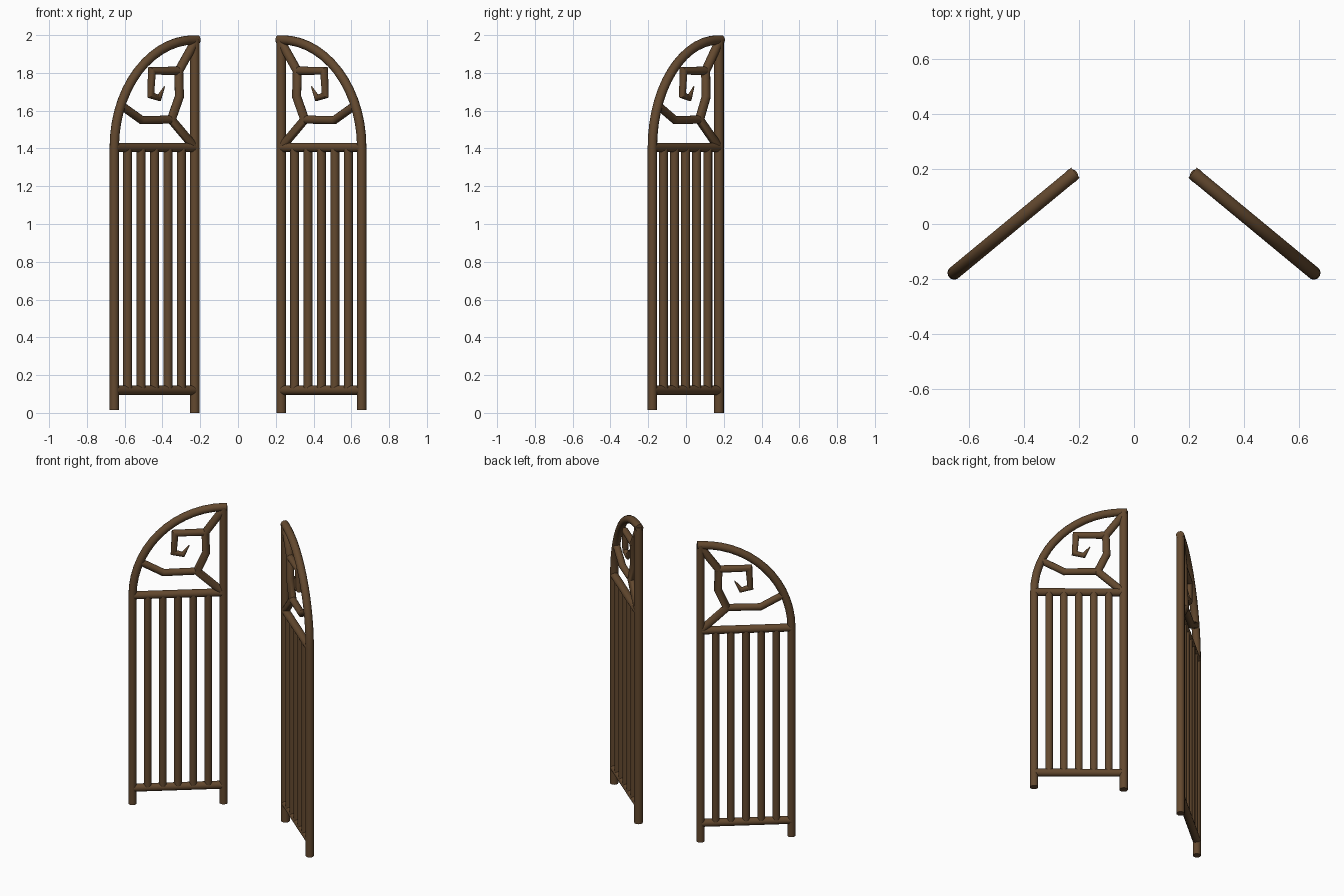
import bpy, math
from mathutils import Vector

if "Cube" in bpy.data.objects:
    bpy.data.objects.remove(bpy.data.objects["Cube"])

wood = bpy.data.materials.new("brown_wood")
wood.diffuse_color = (0.125, 0.066, 0.028, 1)
wood.use_nodes = True
wood.node_tree.nodes["Principled BSDF"].inputs["Base Color"].default_value = wood.diffuse_color

# Panel plan line: outer post -> inner post (left leaf, the right one is mirrored)
OUTER, INNER = Vector((-0.655, -0.178, 0)), Vector((-0.229, 0.174, 0))
SPAN = (INNER - OUTER).length
ALONG = (INNER - OUTER).normalized()
NORMAL = Vector((-ALONG.y, ALONG.x, 0))
UP = Vector((0, 0, 1))


def u_of(x):
    """Distance along the panel for a front-view x."""
    return (x - OUTER.x) / ALONG.x


def tube(name, path, radii, side, sides=12):
    """Mitred round tube along a flat path of (u, z) points in the panel plane."""
    pts = [Vector(p) for p in path]
    n = len(pts)
    if not isinstance(radii, (list, tuple)):
        radii = [radii] * n
    verts, faces = [], []
    for i, p in enumerate(pts):
        d0 = (pts[i] - pts[i - 1]).normalized() if i else (pts[1] - pts[0]).normalized()
        d1 = (pts[i + 1] - pts[i]).normalized() if i < n - 1 else d0
        t = (d0 + d1).normalized()
        across = Vector((-t.y, t.x)) / max(t.dot(d0), 0.5)
        for k in range(sides):
            a = 2 * math.pi * (k + 0.5) / sides
            q = p + across * radii[i] * math.cos(a)
            v = OUTER + ALONG * q.x + UP * q.y + NORMAL * radii[i] * math.sin(a)
            verts.append((v.x * side, v.y, v.z))
    for i in range(n - 1):
        for k in range(sides):
            a, b = i * sides + k, i * sides + (k + 1) % sides
            faces.append((a, b, b + sides, a + sides))
    faces.append(tuple(reversed(range(sides))))
    faces.append(tuple(range((n - 1) * sides, n * sides)))
    if side > 0:    # keep normals outward on the unmirrored leaf
        faces = [tuple(reversed(f)) for f in faces]
    me = bpy.data.meshes.new(name)
    me.from_pydata(verts, [], faces)
    me.materials.append(wood)
    ob = bpy.data.objects.new(name, me)
    bpy.context.collection.objects.link(ob)
    bpy.ops.object.select_all(action='DESELECT')
    ob.select_set(True)
    bpy.context.view_layer.objects.active = ob
    bpy.ops.object.shade_smooth_by_angle(angle=math.radians(35))


def branch(name, pts, radii, side):
    tube(name, [(u_of(x), z) for x, z in pts], radii, side)


RAIL_LOW, RAIL_TOP, TOP = 0.12, 1.405, 1.975
for label, s in (("left", 1), ("right", -1)):
    # Outer post sweeping into the quarter arch
    arc = [(SPAN - SPAN * math.cos(a), RAIL_TOP + (TOP - RAIL_TOP) * math.sin(a))
           for a in (math.pi / 2 * i / 14 for i in range(15))]
    tube(label + "_outer_post_and_arch",
         [(0, 0.015)] + arc + [(SPAN + 0.02, TOP)], 0.025, s)
    tube(label + "_inner_post", [(SPAN, 0), (SPAN, 1.98)], 0.026, s)
    # Rails
    for part, z in (("lower_rail", RAIL_LOW), ("upper_rail", RAIL_TOP)):
        tube(label + "_" + part, [(0.0, z), (SPAN, z)], 0.025, s)
    # Upright bars
    for i in range(1, 6):
        u = SPAN * i / 6
        tube(f"{label}_bar_{i}", [(u, RAIL_LOW), (u, RAIL_TOP)], 0.024, s)
    # Branch ornament in the arch
    branch(label + "_lower_branch",
           [(-0.229, 1.405), (-0.353, 1.553), (-0.31, 1.675), (-0.314, 1.81), (-0.225, 1.97)], 0.024, s)
    branch(label + "_side_branch",
           [(-0.345, 1.553), (-0.51, 1.55), (-0.615, 1.625)], 0.022, s)
    branch(label + "_curl",
           [(-0.305, 1.811), (-0.456, 1.811), (-0.462, 1.682), (-0.418, 1.667), (-0.389, 1.728)],
           [0.023, 0.021, 0.018, 0.015, 0.003], s)
